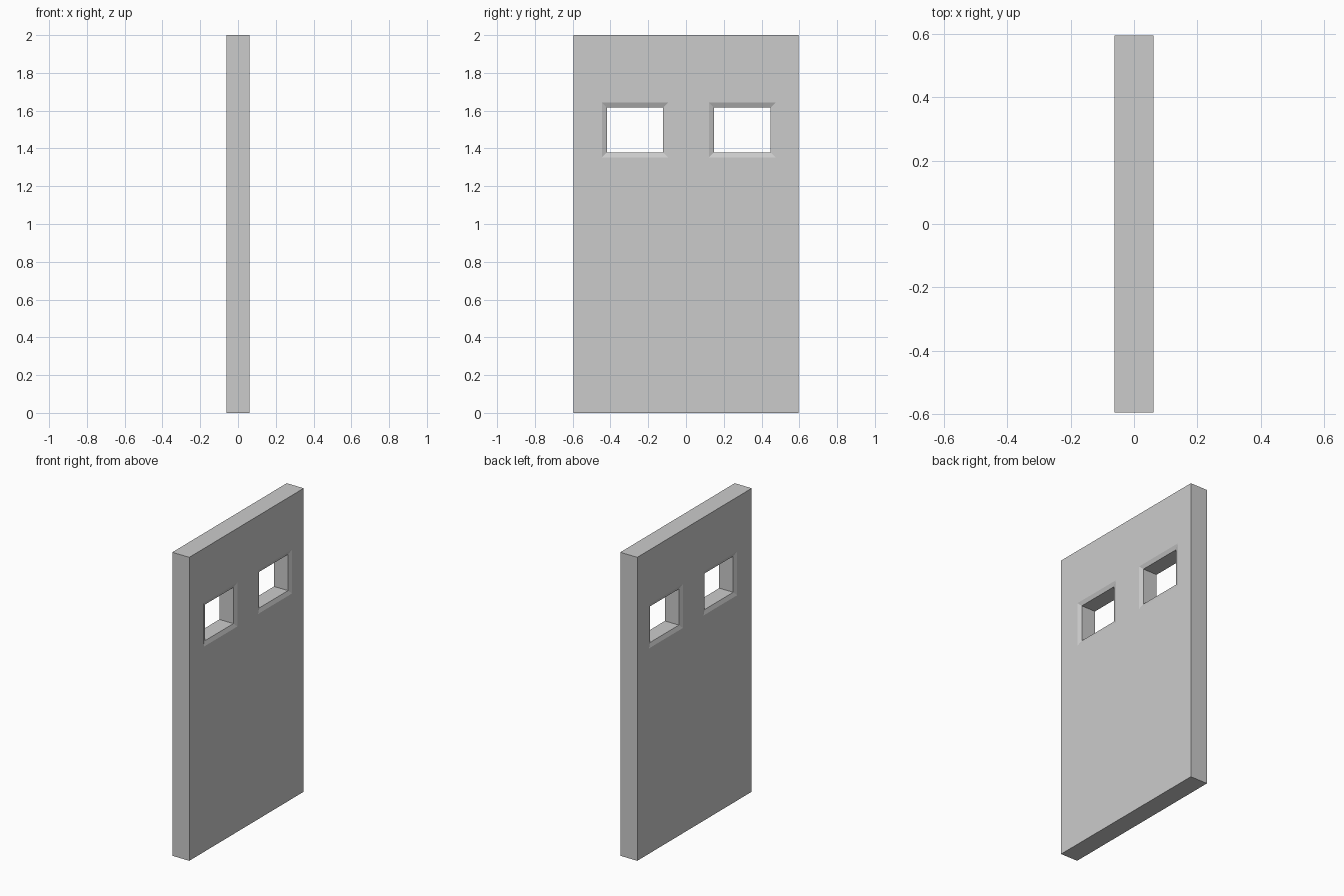
import bpy, bmesh

if "Cube" in bpy.data.objects:
    bpy.data.objects.remove(bpy.data.objects["Cube"])

HALF_T, HALF_W, HEIGHT = 0.062, 0.596, 2.0
CHAMFER_W, CHAMFER_D = 0.026, 0.011


def mesh_object(name, bm):
    bmesh.ops.recalc_face_normals(bm, faces=bm.faces)
    me = bpy.data.meshes.new(name)
    bm.to_mesh(me)
    bm.free()
    ob = bpy.data.objects.new(name, me)
    bpy.context.collection.objects.link(ob)
    return ob


def window_cutter(name, y0, y1, z0, z1):
    """Rectangular tube along x that flares at both ends."""
    bm = bmesh.new()
    over = 2  # flare continues past the wall surface
    inner, outer = HALF_T - CHAMFER_D, HALF_T + (over - 1) * CHAMFER_D
    rings = []
    for x, g in ((-outer, over * CHAMFER_W), (-inner, 0), (inner, 0), (outer, over * CHAMFER_W)):
        rings.append([bm.verts.new((x, y, z)) for y, z in
                      ((y0 - g, z0 - g), (y1 + g, z0 - g), (y1 + g, z1 + g), (y0 - g, z1 + g))])
    for a, b in zip(rings, rings[1:]):
        for i in range(4):
            j = (i + 1) % 4
            bm.faces.new((a[i], a[j], b[j], b[i]))
    bm.faces.new(rings[0])
    bm.faces.new(rings[-1])
    ob = mesh_object(name, bm)
    ob.hide_render = True
    ob.hide_set(True)
    return ob


# Wall slab
bm = bmesh.new()
bmesh.ops.create_cube(bm, size=1)
for v in bm.verts:
    v.co = (v.co.x * 2 * HALF_T, v.co.y * 2 * HALF_W, (v.co.z + 0.5) * HEIGHT)
wall = mesh_object("wall_panel", bm)

# Two chamfered window openings
for i, (y0, y1) in enumerate(((-0.419, -0.121), (0.147, 0.448))):
    mod = wall.modifiers.new("window_%d" % i, 'BOOLEAN')
    mod.operation = 'DIFFERENCE'
    mod.solver = 'EXACT'
    mod.object = window_cutter("window_cutter_%d" % i, y0, y1, 1.379, 1.617)

# Bake the openings into the wall and drop the cutters
bpy.context.view_layer.objects.active = wall
wall.select_set(True)
for mod in list(wall.modifiers):
    cutter = mod.object
    bpy.ops.object.modifier_apply(modifier=mod.name)
    bpy.data.objects.remove(cutter)
